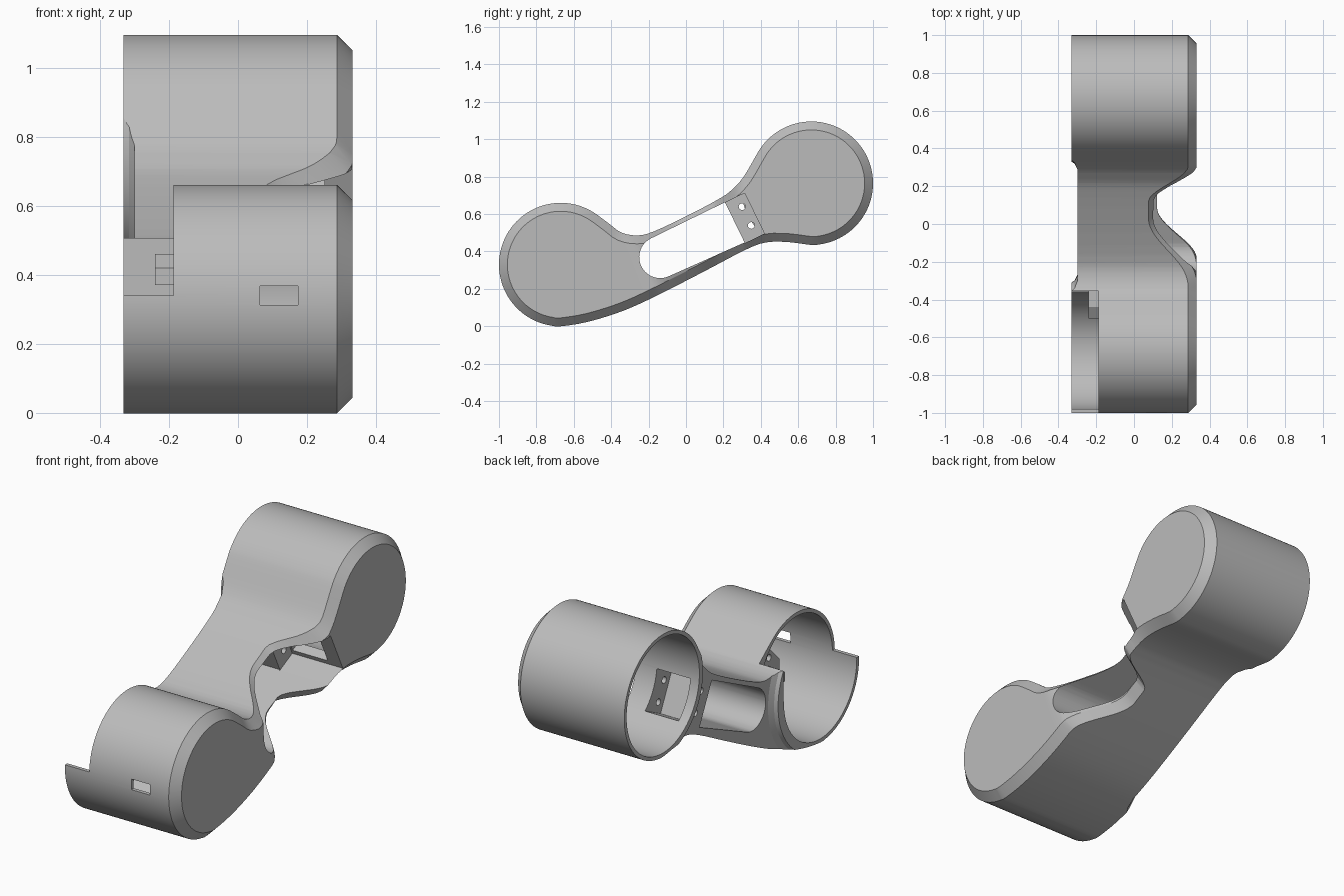
import bpy, bmesh
from math import radians, degrees, cos, sin, atan2
from mathutils import Vector

cube = bpy.data.objects.get("Cube")
if cube:
    bpy.data.objects.remove(cube, do_unlink=True)

grey = bpy.data.materials.new("light_grey")
grey.use_nodes = True
colour = (0.5, 0.5, 0.5, 1)
grey.diffuse_color = colour
grey.node_tree.nodes["Principled BSDF"].inputs["Base Color"].default_value = colour

R, WALL, CHAMFER, HALF = 0.33, 0.02, 0.045, 0.332
FRONT, BACK = Vector((-0.67, 0.33)), Vector((0.67, 0.765))
# Neck frame: origin, direction along it and across it
ORIGIN, TILT = Vector((0, 0.4425)), 26
ALONG = Vector((cos(radians(TILT)), sin(radians(TILT))))
ACROSS = Vector((-ALONG.y, ALONG.x))
# The waist fans out from this point below the neck
PIVOT, FAN = Vector((0.35, -0.8)), 28


def neck(u, v):
    return ORIGIN + ALONG * u + ACROSS * v


def arc(centre, r, a0, a1, n):
    angles = [radians(a0 + (a1 - a0) * i / n) for i in range(n + 1)]
    return [centre + Vector((cos(a), sin(a))) * r for a in angles]


def circle(centre, r, n=96):
    return arc(centre, r, 0, 360, n)[:-1]


def points(*pairs):
    return [Vector(p) for p in pairs]


def box(y0, y1, z0, z1):
    return points((y0, z0), (y1, z0), (y1, z1), (y0, z1))


def neck_box(u0, u1, v0, v1):
    return [neck(u0, v0), neck(u1, v0), neck(u1, v1), neck(u0, v1)]


def smooth_loop(pts, steps=3):
    """Closed Catmull-Rom curve through the points."""
    out, n = [], len(pts)
    for i in range(n):
        a, b, c, d = (pts[(i + k) % n] for k in (-1, 0, 1, 2))
        for s in range(steps):
            t = s / steps
            out.append(b + 0.5 * t * (c - a + t * (2 * a - 5 * b + 4 * c - d
                       + t * (3 * (b - c) + d - a))))
    return out


def inset(pts, amount):
    out, n = [], len(pts)
    for i, p in enumerate(pts):
        t = (pts[(i + 1) % n] - pts[i - 1]).normalized()
        out.append(p + Vector((-t.y, t.x)) * amount)
    return out


def loft(name, rings):
    """Capped solid through rings of (x, outline)."""
    bm = bmesh.new()
    loops = [[bm.verts.new((x, p.x, p.y)) for p in pts] for x, pts in rings]
    n = len(loops[0])
    for a, b in zip(loops, loops[1:]):
        for i in range(n):
            j = (i + 1) % n
            bm.faces.new((a[i], a[j], b[j], b[i]))
    bm.faces.new(loops[0][::-1])
    bm.faces.new(loops[-1])
    bmesh.ops.recalc_face_normals(bm, faces=bm.faces)
    mesh = bpy.data.meshes.new(name)
    bm.to_mesh(mesh)
    bm.free()
    mesh.materials.append(grey)
    obj = bpy.data.objects.new(name, mesh)
    bpy.context.collection.objects.link(obj)
    return obj


def activate(obj):
    bpy.ops.object.select_all(action="DESELECT")
    obj.select_set(True)
    bpy.context.view_layer.objects.active = obj


def cut(obj, pts, x0, x1, operation="DIFFERENCE"):
    cutter = loft("cutter", [(x0, pts), (x1, pts)])
    cutter.hide_render = True
    mod = obj.modifiers.new("cut", "BOOLEAN")
    mod.operation, mod.solver, mod.object = operation, "EXACT", cutter
    activate(obj)
    bpy.ops.object.modifier_apply(modifier=mod.name)
    bpy.data.objects.remove(cutter, do_unlink=True)


def scallop(y, z):
    """Depth of the waist on the closed side."""
    a = degrees(atan2(PIVOT.x - y, z - PIVOT.y))
    t = max(0, min(1, (a - 1.5) / 7.5, (FAN - a) / 15))
    return 0.21 * t * t * (3 - 2 * t)


# Side outline: two round ends joined by a slanted neck
lower = points((-0.52, 0.025), (-0.33, 0.085), (-0.14, 0.172), (0.1, 0.295),
               (0.32, 0.41), (0.43, 0.449), (0.55, 0.45))
upper = points((0.31, 0.802), (0.25, 0.735), (0.19, 0.689), (0.02, 0.598),
               (-0.17, 0.508), (-0.26, 0.486), (-0.345, 0.501), (-0.41, 0.548))
outline = smooth_loop(arc(FRONT, R, 55, 270, 24) + lower
                      + arc(BACK, R, -90, 150, 27) + upper)

# Main shell with a chamfered closed side
shell = loft("shell", [(-0.3, outline), (HALF - CHAMFER, outline),
                       (HALF, inset(outline, CHAMFER))])

# Slice the neck in a fan and push the closed side in to form the waist
bm = bmesh.new()
bm.from_mesh(shell.data)
for a in range(FAN + 1):
    normal = (0, cos(radians(a)), sin(radians(a)))
    bmesh.ops.bisect_plane(bm, geom=bm.verts[:] + bm.edges[:] + bm.faces[:],
                           plane_co=(0, PIVOT.x, PIVOT.y), plane_no=normal, dist=1e-5)
for v in bm.verts:
    if v.co.x > 0:
        v.co.x -= scallop(v.co.y, v.co.z)
bm.to_mesh(shell.data)
bm.free()

# Round cavities, open on one side
for centre in (FRONT, BACK):
    cut(shell, circle(centre, R - WALL), -0.5, 0.29)

# Slot through the neck with a round front end
slot = arc(neck(-0.156, -0.005), 0.112, TILT + 90, TILT + 270, 20)
cut(shell, slot + [neck(0.284, -0.132), neck(0.284, 0.107)], -0.5, 0.5)

# Mounting pocket, window and deep recess behind it, screw holes
cut(shell, neck_box(0.28, 0.4, -0.136, 0.105), 0.03, 0.5)
cut(shell, neck_box(0.39, 0.52, -0.11, 0.1), 0.04, 0.25)
cut(shell, neck_box(0.31, 0.52, -0.12, 0.095), -0.28, -0.08)
for v in (0.046, -0.066):
    cut(shell, circle(neck(0.356, v), 0.018, 16), -0.5, 0.1)

# Raised rims around the open ends, flaring down onto the neck
rims = []
for name, centre, flare in (("front_rim", FRONT, 0.03), ("back_rim", BACK, 0.01)):
    rim = loft(name, [(-HALF, circle(centre, R + flare)),
                      (-0.315, circle(centre, R + flare + 0.01)),
                      (-0.3, circle(centre, R + flare + 0.04))])
    cut(rim, outline, -0.5, 0, "INTERSECT")
    cut(rim, circle(centre, R - WALL), -0.5, 0)
    rims.append(rim)

# Notch in the front cup and the small front window
for part in (shell, rims[0]):
    cut(part, box(-1.2, -0.355, 0.34, 1), -0.5, -0.187)
cut(shell, box(-1.2, -0.9, 0.312, 0.368), 0.064, 0.174)

# Bracket inside the front cup: a block and a drilled plate
block_side = points((-0.355, 0.37), (-0.355, 0.46), (-0.44, 0.46), (-0.5, 0.42),
                    (-0.5, 0.37))
plate_side = points((-0.36, 0.42), (-0.44, 0.56), (-0.54, 0.46), (-0.54, 0.4))
block = loft("bracket_block", [(-0.24, block_side), (-0.18, block_side)])
plate = loft("bracket_plate", [(-0.18, plate_side), (-0.15, plate_side)])
cut(plate, circle(Vector((-0.45, 0.5)), 0.018, 16), -0.5, 0)

for part in (shell, block, plate, *rims):
    activate(part)
    bpy.ops.object.shade_smooth_by_angle(angle=radians(25))
